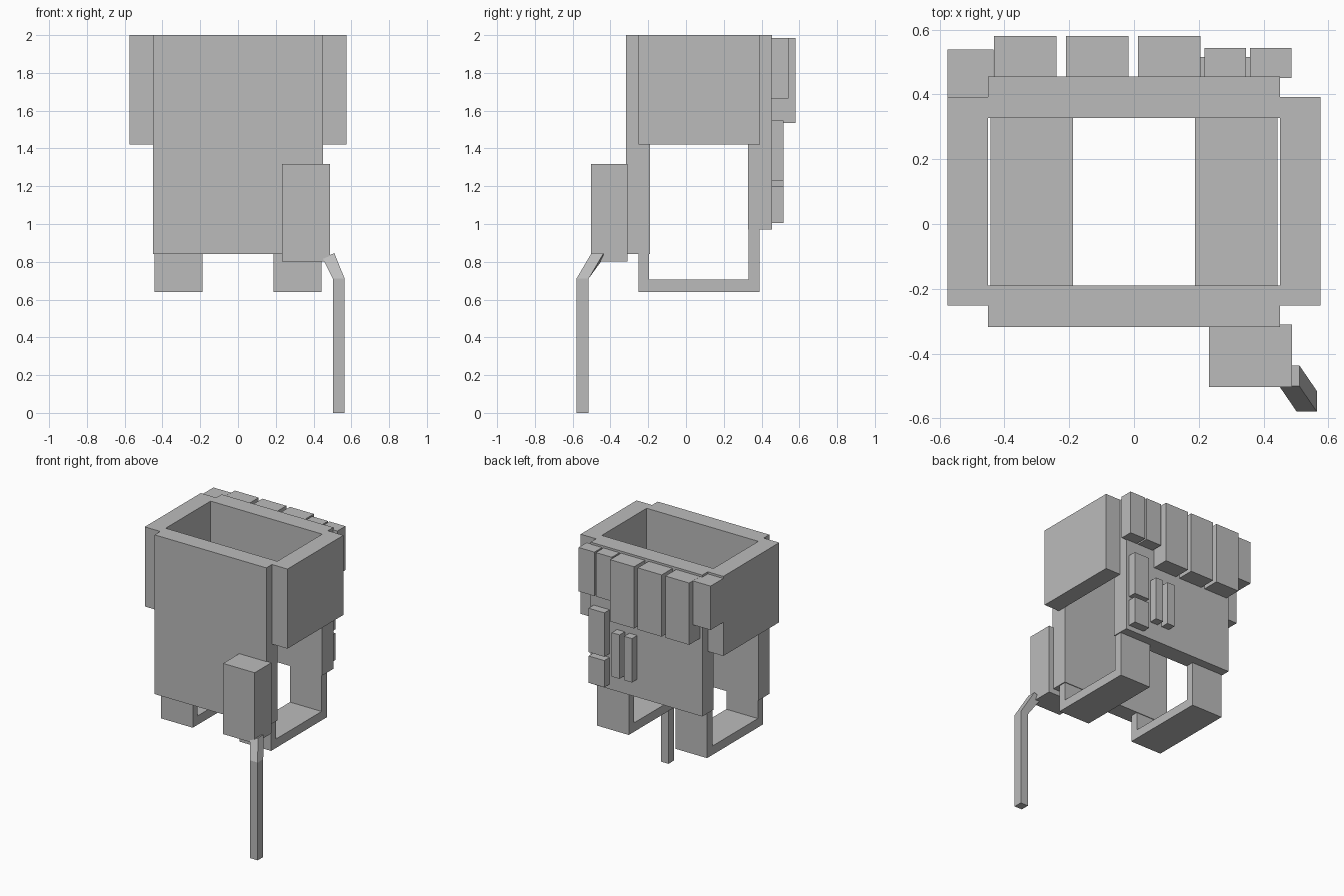
import bpy
import bmesh
from mathutils import Vector

default = bpy.data.objects.get("Cube")
if default:
    bpy.data.objects.remove(default, do_unlink=True)

# Single plain grey for the whole vest
grey = bpy.data.materials.new("plain_grey")
grey.use_nodes = True
colour = (0.5, 0.5, 0.5, 1.0)
grey.diffuse_color = colour
grey.node_tree.nodes["Principled BSDF"].inputs["Base Color"].default_value = colour


def finish(name, bm):
    bmesh.ops.recalc_face_normals(bm, faces=bm.faces)
    mesh = bpy.data.meshes.new(name)
    bm.to_mesh(mesh)
    bm.free()
    mesh.materials.append(grey)
    obj = bpy.data.objects.new(name, mesh)
    bpy.context.collection.objects.link(obj)
    return obj


def box(name, x, y, z):
    """Box from (low, high) ranges on each axis."""
    bm = bmesh.new()
    bmesh.ops.create_cube(bm, size=1)
    for v in bm.verts:
        v.co = Vector([(r[0] + r[1]) / 2 + c * (r[1] - r[0])
                       for c, r in zip(v.co, (x, y, z))])
    return finish(name, bm)


def extrude_profile(name, profile, x):
    """Extrude a (y, z) outline between two x positions."""
    bm = bmesh.new()
    face = bm.faces.new([bm.verts.new((x[0], y, z)) for y, z in profile])
    grown = bmesh.ops.extrude_face_region(bm, geom=[face])["geom"]
    moved = [g for g in grown if isinstance(g, bmesh.types.BMVert)]
    bmesh.ops.translate(bm, verts=moved, vec=(x[1] - x[0], 0, 0))
    return finish(name, bm)


# Torso plates
box("front_plate", (-0.45, 0.45), (-0.317, -0.19), (0.84, 2.0))
box("back_plate", (-0.45, 0.45), (0.327, 0.455), (0.97, 2.0))

# Side panels and U-shaped leg straps, one per side
strap = [(-0.252, 1.1), (-0.252, 0.64), (0.39, 0.64), (0.39, 1.1),
         (0.33, 1.1), (0.33, 0.705), (-0.195, 0.705), (-0.195, 1.1)]
for side, s in (("left", 1), ("right", -1)):
    box(side + "_side_panel", sorted((s * 0.45, s * 0.575)),
        (-0.252, 0.392), (1.42, 2.0))
    extrude_profile(side + "_leg_strap", strap, sorted((s * 0.188, s * 0.443)))

# Pouches along the top of the back
for i, x in enumerate((-0.432, -0.21, 0.012)):
    box(f"large_back_pouch_{i + 1}", (x, x + 0.193), (0.45, 0.58), (1.535, 1.985))
for i, x in enumerate((0.218, 0.358)):
    box(f"small_back_pouch_{i + 1}", (x, x + 0.128), (0.45, 0.543), (1.665, 1.985))
box("side_back_pouch", (-0.575, -0.433), (0.392, 0.538), (1.665, 1.985))

# Slimmer items below them
box("upper_tool_pouch", (0.298, 0.425), (0.45, 0.515), (1.228, 1.548))
box("lower_tool_pouch", (0.298, 0.425), (0.45, 0.515), (1.005, 1.2))
for i, x in enumerate((0.175, 0.075)):
    box(f"slim_holder_{i + 1}", (x, x + 0.063), (0.45, 0.515), (1.1, 1.42))

# Front pouch with a hanging strap
box("front_pouch", (0.232, 0.487), (-0.503, -0.31), (0.802, 1.317))

bm = bmesh.new()
rings = []
for cx, cy, z, tilt in ((0.533, -0.547, 0, 0), (0.533, -0.547, 0.712, 0),
                        (0.479, -0.468, 0.833, 0.013)):
    rings.append([bm.verts.new((cx + a * 0.031, cy + b * 0.032, z + a * tilt))
                  for a, b in ((-1, -1), (1, -1), (1, 1), (-1, 1))])
for low, high in zip(rings, rings[1:]):
    for i in range(4):
        j = (i + 1) % 4
        bm.faces.new((low[i], low[j], high[j], high[i]))
bm.faces.new(rings[0][::-1])
bm.faces.new(rings[-1])
finish("hanging_strap", bm)
